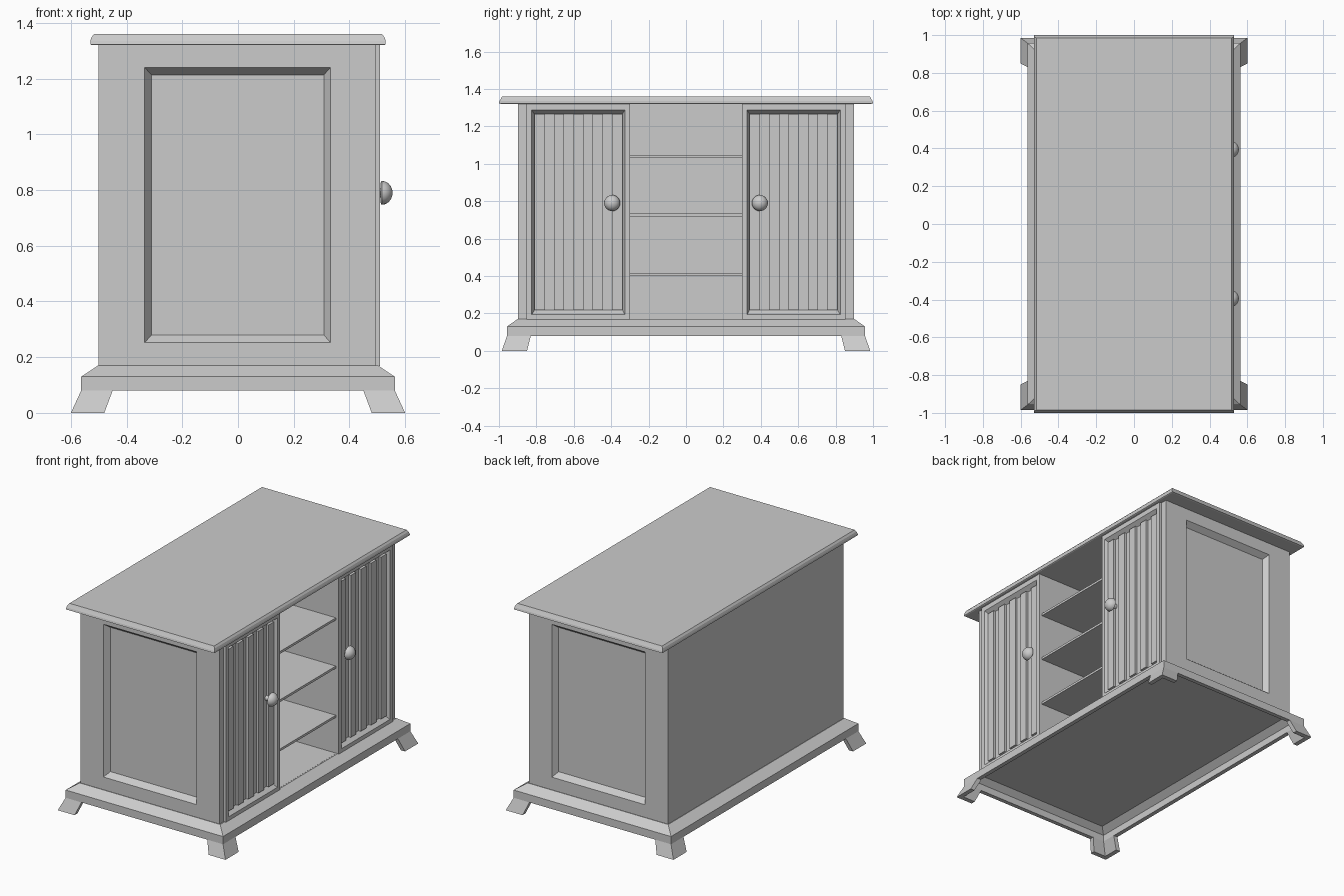
import bpy, bmesh, math

if "Cube" in bpy.data.objects:
    bpy.data.objects.remove(bpy.data.objects["Cube"])


def loft(name, loops, closed=False):
    """Skin matching point loops; cap the ends unless the loft closes on itself."""
    bm = bmesh.new()
    rings = [[bm.verts.new(p) for p in loop] for loop in loops]
    pairs = list(zip(rings, rings[1:] + rings[:1]))
    if not closed:
        pairs = pairs[:-1]
        bm.faces.new(rings[0])
        bm.faces.new(rings[-1])
    for a, b in pairs:
        n = len(a)
        for i in range(n):
            j = (i + 1) % n
            bm.faces.new((a[i], a[j], b[j], b[i]))
    bmesh.ops.recalc_face_normals(bm, faces=bm.faces)
    me = bpy.data.meshes.new(name)
    bm.to_mesh(me)
    bm.free()
    ob = bpy.data.objects.new(name, me)
    bpy.context.collection.objects.link(ob)
    return ob


def rect(u0, u1, v0, v1):
    return [(u0, v0), (u1, v0), (u1, v1), (u0, v1)]


def level(hx, hy, z):
    return [(x, y, z) for x, y in rect(-hx, hx, -hy, hy)]


def box(name, x0, x1, y0, y1, z0, z1):
    return loft(name, [[(x, y, z) for x, y in rect(x0, x1, y0, y1)] for z in (z0, z1)])


# Moulded top board
loft("top_board", [level(0.525, 0.99, 1.32), level(0.53, 1.0, 1.323), level(0.53, 0.997, 1.335),
                   level(0.526, 0.99, 1.348), level(0.517, 0.984, 1.36)])

# Hollow plinth frame with sloped upper edge
loft("plinth_frame", [level(0.563, 0.957, 0.08), level(0.563, 0.957, 0.13),
                      level(0.503, 0.90, 0.17), level(0.48, 0.88, 0.168),
                      level(0.535, 0.93, 0.125), level(0.535, 0.93, 0.08)], closed=True)


# Flared L-shaped bracket feet
def bracket(ox, oy, ex, ey, z, sx, sy, t=0.03):
    pts = [(ox, oy), (ex, oy), (ex, oy - t), (ox - t, oy - t), (ox - t, ey), (ox, ey)]
    return [(sx * x, sy * y, z) for x, y in pts]


for sx, xn in ((-1, "back"), (1, "front")):
    for sy, yn in ((-1, "left"), (1, "right")):
        loft(f"foot_{xn}_{yn}", [bracket(0.60, 0.985, 0.48, 0.85, 0, sx, sy),
                                 bracket(0.563, 0.957, 0.45, 0.83, 0.08, sx, sy)])

# Carcass
box("cabinet_floor", -0.49, 0.495, -0.89, 0.89, 0.155, 0.17)
box("back_panel", -0.5, -0.48, -0.85, 0.85, 0.17, 1.32)
for i, z in enumerate((0.40, 0.718, 1.03)):
    box(f"shelf_{i + 1}", -0.48, 0.49, -0.3, 0.3, z, z + 0.015)

for s, side in ((-1, "left"), (1, "right")):
    # End panel with bevelled recess
    steps = [(0.85, (-0.5, 0.495, 0.17, 1.32)), (0.897, (-0.5, 0.495, 0.17, 1.32)),
             (0.897, (-0.335, 0.332, 0.252, 1.24)), (0.861, (-0.31, 0.308, 0.28, 1.213))]
    loft(f"end_panel_{side}", [[(x, s * y, z) for x, z in rect(*r)] for y, r in steps])
    box(f"divider_{side}", -0.48, 0.47, *sorted((s * 0.3, s * 0.32)), 0.17, 1.32)

    # Door with bevelled frame
    steps = [(0.46, (0.3, 0.853, 0.168, 1.32)), (0.51, (0.3, 0.853, 0.168, 1.32)),
             (0.51, (0.327, 0.825, 0.193, 1.288)), (0.48, (0.34, 0.81, 0.218, 1.265))]
    loft(f"door_{side}", [[(x, s * y, z) for y, z in rect(*r)] for x, r in steps])

    # Vertical slats on the door panel
    for i in range(5):
        y = 0.34 + i * 0.1037
        box(f"door_slat_{side}_{i + 1}", 0.475, 0.496, *sorted((s * y, s * (y + 0.055))), 0.218, 1.265)

    # Turned knob: stem plus domed cap
    prof = [(0.475, 0.016), (0.515, 0.016), (0.512, 0.036), (0.516, 0.043)]
    prof += [(0.516 + 0.039 * math.sin(a), 0.043 * math.cos(a))
             for a in (math.radians(d) for d in (18, 36, 54, 72, 86))]
    n = 24
    knob = loft(f"knob_{side}", [[(x, s * 0.395 + r * math.cos(k * math.tau / n),
                                   0.79 + r * math.sin(k * math.tau / n)) for k in range(n)]
                                 for x, r in prof])
    bpy.ops.object.select_all(action='DESELECT')
    knob.select_set(True)
    bpy.context.view_layer.objects.active = knob
    bpy.ops.object.shade_smooth_by_angle(angle=math.radians(40))
